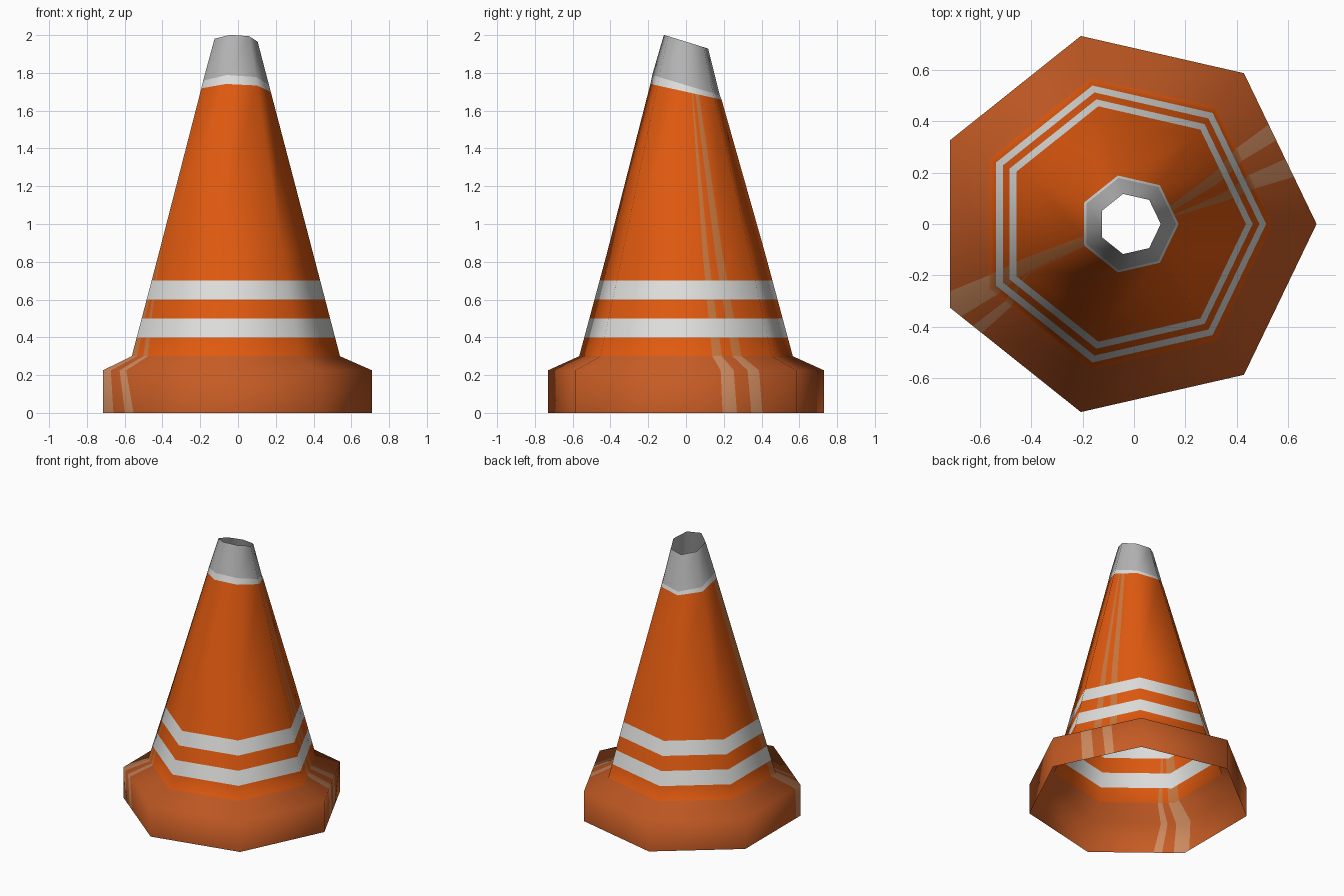
import bpy, math
from mathutils import Vector

if "Cube" in bpy.data.objects:
    bpy.data.objects.remove(bpy.data.objects["Cube"])

def material(name, r, g, b):
    m = bpy.data.materials.new(name)
    m.diffuse_color = (r, g, b, 1)
    m.use_nodes = True
    m.node_tree.nodes["Principled BSDF"].inputs["Base Color"].default_value = m.diffuse_color
    return m

mats = [material("base_orange", .56, .105, .018),
        material("cone_orange", .75, .102, .005),
        material("stripe_white", .74, .74, .73),
        material("tip_grey", .46, .46, .46),
        material("base_scuff", .62, .26, .115),
        material("cone_scuff", .60, .19, .05)]
SCUFF = {0: 4, 1: 5}
SIDES = 7

# rings: height, tilt towards the front, colour of the band above, normal slope
rings = [(0, 0, 0, 0), (.225, 0, 0, .55), (.30, 0, 1, .55), (.40, 0, 2, .27),
         (.50, 0, 1, .27), (.60, 0, 2, .27), (.70, 0, 1, .27), (.85, 0, 1, .27),
         (1.70, .22, 2, .27), (1.735, .30, 3, .27), (1.965, .31, 3, .27)]

# worn streaks per side: start fractions at the bottom, at the top, height reached, streaked columns
streaks = {0: ((0, .33, .46, .59, .69), (0, .20, .24, .33, .46), 1.70, (1, 3)),
           3: ((0, .92), (0, .78), 1.70, (1,)),
           4: ((0, .11, .23, .32), (0, .01, .02, .03), .85, (0, 2))}

def ring_shape(z):
    """radius and centre x of the seven-sided section"""
    if z < .3:
        return .75, -.04
    t = (z - .3) / 1.665
    return .58 - .46 * t, -.04 + .024 * t

def corner(k, r, cx):
    a = math.tau * k / SIDES
    return Vector((cx + r * math.cos(a), r * math.sin(a), 0))

verts, normals, faces, colours = [], [], [], []
for z, tilt, _, slope in rings:
    r, cx = ring_shape(z)
    worn = []
    for side in range(SIDES):
        low, high, reach, cols = streaks.get(side, ((0,), (0,), 1, ()))
        t = min(1, z / reach)
        for i, (a, b) in enumerate(zip(low, high)):
            f = a + (b - a) * t
            p = corner(side, r, cx).lerp(corner(side + 1, r, cx), f)
            p.z = z - tilt * p.y
            verts.append(p)
            ang = math.tau * (side + f) / SIDES
            normals.append(Vector((math.cos(ang), math.sin(ang), slope)).normalized())
            worn.append(i in cols)

# open shell skinned between neighbouring rings
n = len(worn)
for k in range(len(rings) - 1):
    for i in range(n):
        j = (i + 1) % n
        faces.append((k * n + i, k * n + j, (k + 1) * n + j, (k + 1) * n + i))
        c = rings[k][2]
        colours.append(SCUFF.get(c, c) if worn[i] else c)

me = bpy.data.meshes.new("traffic_cone")
me.from_pydata(verts, [], faces)
for m in mats:
    me.materials.append(m)
for p, c in zip(me.polygons, colours):
    p.material_index = c
    p.use_smooth = True
me.update()
# softly rounded shading around the whole shell
me.normals_split_custom_set_from_vertices(normals)
ob = bpy.data.objects.new("traffic_cone", me)
bpy.context.collection.objects.link(ob)
